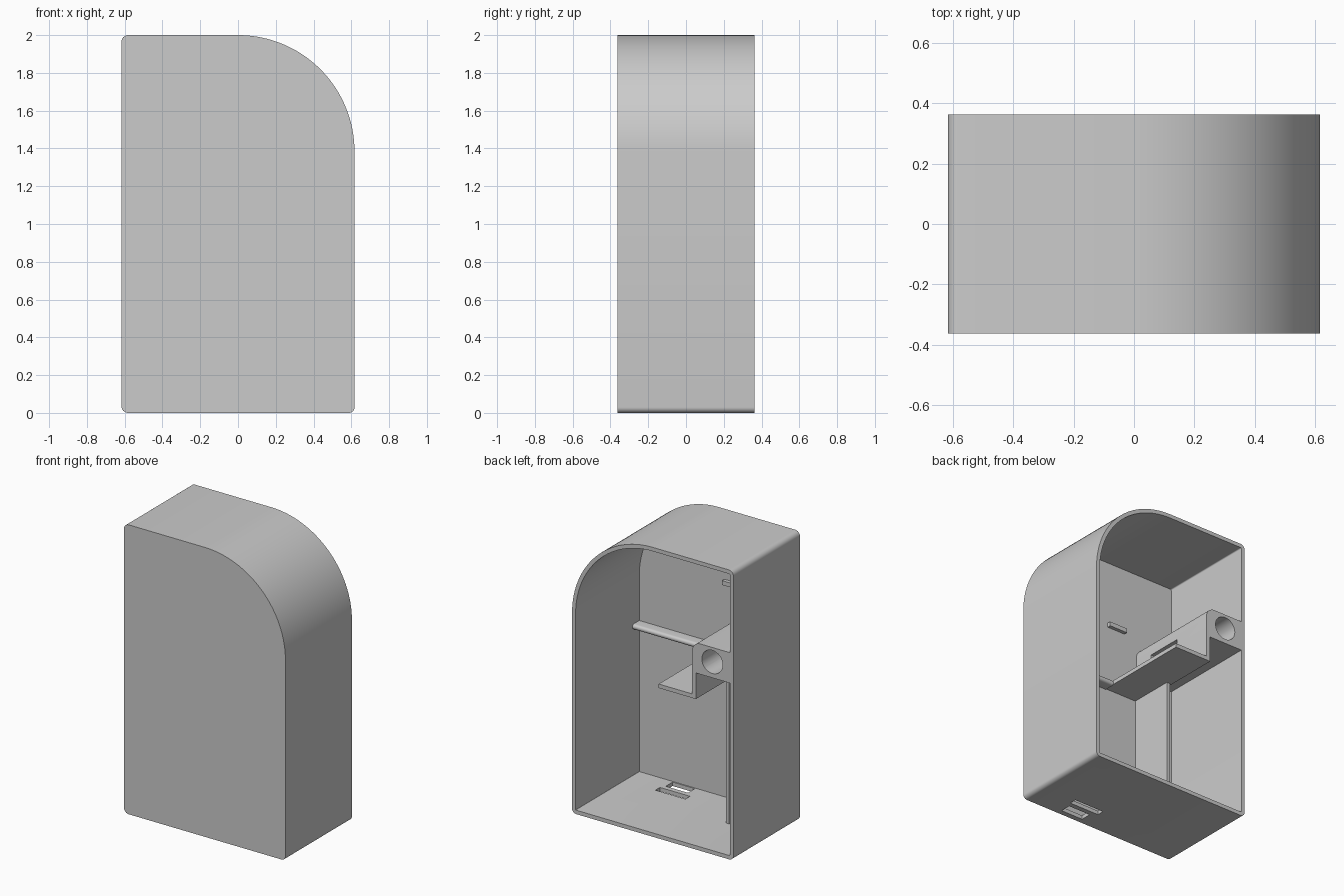
import bpy, bmesh
from math import sin, cos, pi, radians

cube = bpy.data.objects.get("Cube")
if cube:
    bpy.data.objects.remove(cube, do_unlink=True)

grey = bpy.data.materials.new("plain grey plastic")
grey.use_nodes = True
color = (0.6, 0.6, 0.6, 1)
grey.diffuse_color = color
grey.node_tree.nodes["Principled BSDF"].inputs["Base Color"].default_value = color

HX, HY, TOP = 0.617, 0.363, 2.0   # half width, half depth, height
WALL = 0.027
FRONT_IN = -HY + 0.03             # inner side of the front panel


def finish(bm, name):
    bmesh.ops.recalc_face_normals(bm, faces=bm.faces)
    mesh = bpy.data.meshes.new(name)
    bm.to_mesh(mesh)
    bm.free()
    mesh.materials.append(grey)
    ob = bpy.data.objects.new(name, mesh)
    bpy.context.collection.objects.link(ob)
    return ob


def arc(cx, cz, r, start, end, steps):
    angles = [radians(start + (end - start) * i / steps) for i in range(steps + 1)]
    return [(cx + r * cos(a), cz + r * sin(a)) for a in angles]


def prism(name, points, y0, y1):
    """Extrude an (x, z) profile along y."""
    bm = bmesh.new()
    a = [bm.verts.new((x, y0, z)) for x, z in points]
    b = [bm.verts.new((x, y1, z)) for x, z in points]
    bm.faces.new(a)
    bm.faces.new(b)
    for i in range(len(a)):
        j = (i + 1) % len(a)
        bm.faces.new((a[i], a[j], b[j], b[i]))
    return finish(bm, name)


def box(name, x0, x1, y0, y1, z0, z1):
    return prism(name, [(x0, z0), (x1, z0), (x1, z1), (x0, z1)], y0, y1)


def cut(target, cutter):
    mod = target.modifiers.new("cut", "BOOLEAN")
    mod.operation = "DIFFERENCE"
    mod.solver = "EXACT"
    mod.object = cutter
    bpy.context.view_layer.objects.active = target
    bpy.ops.object.modifier_apply(modifier=mod.name)
    bpy.data.objects.remove(cutter, do_unlink=True)


def smooth(ob):
    bpy.ops.object.select_all(action="DESELECT")
    ob.select_set(True)
    bpy.context.view_layer.objects.active = ob
    bpy.ops.object.shade_smooth_by_angle(angle=radians(30))


def outline(inset):
    """Case outline: one large rounded shoulder, three small corners."""
    pts = []
    for cx, cz, r, start, steps in (
            (0, TOP - HX, HX, 0, 32),
            (-HX + 0.035, TOP - 0.035, 0.035, 90, 6),
            (-HX + 0.035, 0.035, 0.035, 180, 6),
            (HX - 0.03, 0.03, 0.03, 270, 6)):
        pts += arc(cx, cz, r - inset, start, start + 90, steps)
    return pts


# Case: an open-backed shell
bm = bmesh.new()
loops = []
for inset, y in ((0, -HY), (0, HY), (WALL, HY), (WALL, FRONT_IN)):
    loops.append([bm.verts.new((x, y, z)) for x, z in outline(inset)])
for a, b in zip(loops, loops[1:]):
    for i in range(len(a)):
        j = (i + 1) % len(a)
        bm.faces.new((a[i], a[j], b[j], b[i]))
bm.faces.new(loops[0])
bm.faces.new(loops[-1])
case = finish(bm, "case")

# Cable openings in the floor
cut(case, box("slot_cutter", 0.12, 0.35, -0.215, -0.165, -0.1, 0.1))
cut(case, box("port_cutter", 0.16, 0.33, -0.325, -0.25, -0.1, 0.1))
smooth(case)

# Support: shelf, riser and round-shouldered tube block in one section
wall_x = -HX + WALL
section = [(-0.045, 1.04), (-0.33, 1.04), (-0.33, 1.22), (wall_x, 1.22), (wall_x, 1.43)]
section += arc(-0.365, 1.365, 0.065, 90, 0, 8)
section += [(-0.3, 1.068), (-0.045, 1.068)]
support = prism("shelf_and_tube_block", section, FRONT_IN, HY)
cut(support, prism("bore_cutter", arc(-0.455, 1.33, 0.08, 0, 348.75, 31), -0.3, HY + 0.1))
cut(support, box("side_slot_cutter", -0.42, -0.25, -0.19, 0.07, 1.28, 1.32))
smooth(support)

# Rounded rib along the inside of the front panel
rib = [(FRONT_IN, 1.03)]
bm = bmesh.new()
ends = []
for x in (-0.045, HX - WALL):
    ring = [(FRONT_IN, 1.035)] + arc(-0.275, 1.053, 0.018, -90, 90, 8) + [(FRONT_IN, 1.071)]
    ends.append([bm.verts.new((x, y, z)) for y, z in ring])
    bm.faces.new(ends[-1])
for i in range(len(ends[0])):
    j = (i + 1) % len(ends[0])
    bm.faces.new((ends[0][i], ends[0][j], ends[1][j], ends[1][i]))
smooth(finish(bm, "front_rib"))

# Upright partition below the shelf and small lug above it
box("partition", -0.315, -0.29, FRONT_IN, -0.02, WALL, 1.04)
box("lug", -0.2, -0.06, FRONT_IN, FRONT_IN + 0.025, 1.5, 1.53)
